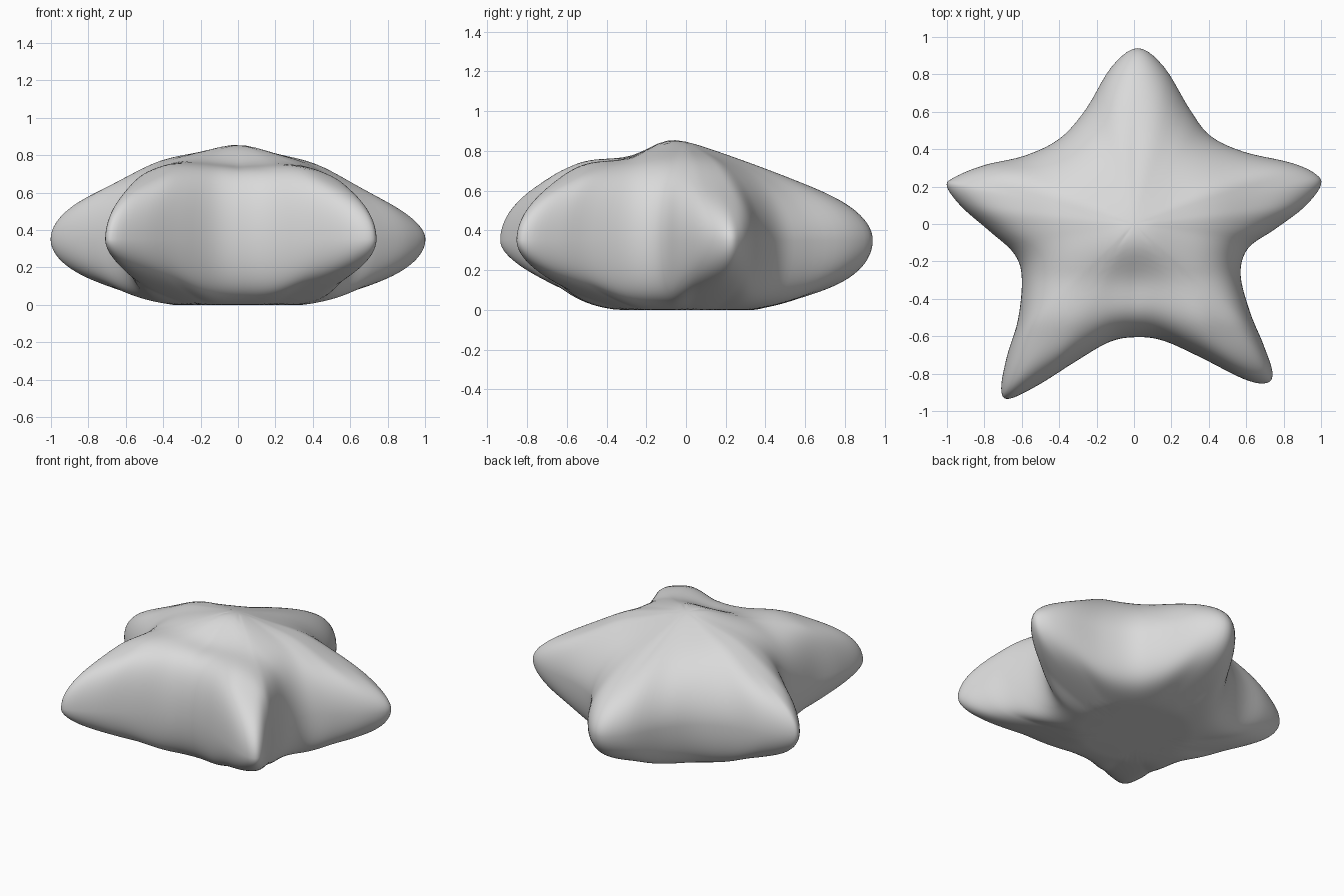
import bpy
import bmesh
from math import exp, hypot
from mathutils import Vector

cube = bpy.data.objects.get("Cube")
if cube:
    bpy.data.objects.remove(cube, do_unlink=True)

# Star outline seen from above, starting at the back tip and going clockwise
OUTLINE = [
    (.02, .94), (.16, .84), (.3, .61), (.41, .47), (.59, .385), (.83, .33),
    (.96, .275), (1, .21), (.91, .09), (.75, -.03), (.61, -.13), (.57, -.27),
    (.62, -.47), (.69, -.64), (.74, -.79), (.71, -.85), (.59, -.83),
    (.35, -.71), (.16, -.625), (.02, -.605), (-.13, -.63), (-.32, -.74),
    (-.51, -.86), (-.67, -.935), (-.71, -.88), (-.68, -.71), (-.62, -.51),
    (-.6, -.29), (-.64, -.16), (-.77, -.04), (-.92, .09), (-1, .2),
    (-.96, .25), (-.8, .315), (-.585, .365), (-.4, .455), (-.26, .61),
    (-.12, .84),
]
MID = 0.35          # height of the widest line around the star
RINGS = 32
STEPS = 5


def smooth_loop(points, steps):
    """Closed Catmull-Rom curve through the points."""
    pts = [Vector(p) for p in points]
    n = len(pts)
    loop = []
    for i in range(n):
        a, b, c, d = (pts[(i + k) % n] for k in (-1, 0, 1, 2))
        for j in range(steps):
            t = j / steps
            loop.append(0.5 * (2 * b + (c - a) * t
                               + (2 * a - 5 * b + 4 * c - d) * t ** 2
                               + (3 * b - a - 3 * c + d) * t ** 3))
    return loop


def ramp(value, low, high):
    t = min(1, max(0, (value - low) / (high - low)))
    return t * t * (3 - 2 * t)


def top_height(x, y, s, reach):
    """Domed crown, ridged arms and a shallow dip ahead of the crown."""
    r = hypot(x, y) + 1e-6
    z = 0.895 - 0.38 * (x * x + (y + 0.08) ** 2 + 0.01) ** 0.5
    z += 0.06 * ramp(-y, 0.25, 0.55) * ramp(abs(x), 0.1, 0.4)
    z += 0.035 * exp(-((r - 0.42) / 0.2) ** 2) * abs(x) / r - 0.02 * x
    z -= 0.045 * exp(-(x / 0.3) ** 2 - ((y + 0.3) / 0.14) ** 2)
    # the notches between the rear arms sit lower than the arms
    z -= 0.1 * ramp(y, -0.6, 0.5) * (1 - ramp(reach, 0.6, 0.95)) * s * s
    return z


def bottom_height(x, y, s, reach):
    """Flat base whose arms lift towards their tips."""
    lift = 0.15 + 0.15 * ramp(reach, 0.6, 0.9)
    return lift * max(0, hypot(x, y) - 0.35) ** 1.1


def build_star():
    bm = bmesh.new()
    loop = smooth_loop(OUTLINE, STEPS)
    n = len(loop)
    rim = [bm.verts.new((p.x, p.y, MID)) for p in loop]
    for height in (top_height, bottom_height):
        previous = rim
        for k in range(1, RINGS):
            s = 1 - (k / RINGS) ** 2.5      # rings crowd near the rim
            swell = (1 - s ** 10) ** 0.5    # rounded edge
            ring = []
            for p in loop:
                x, y = p * s
                ring.append(bm.verts.new(
                    (x, y, MID + (height(x, y, s, p.length) - MID) * swell)))
            for i in range(n):
                j = (i + 1) % n
                bm.faces.new((previous[i], previous[j], ring[j], ring[i]))
            previous = ring
        centre = bm.verts.new((0, 0, height(0, 0, 0, 1)))
        for i in range(n):
            bm.faces.new((previous[i], previous[(i + 1) % n], centre))
    bmesh.ops.recalc_face_normals(bm, faces=bm.faces)
    for face in bm.faces:
        face.smooth = True
    mesh = bpy.data.meshes.new("star_body")
    bm.to_mesh(mesh)
    bm.free()
    return mesh


# Plain grey material
grey = bpy.data.materials.new("light_grey")
grey.use_nodes = True
grey.diffuse_color = (0.7, 0.7, 0.7, 1)
grey.node_tree.nodes["Principled BSDF"].inputs["Base Color"].default_value = (0.7, 0.7, 0.7, 1)

# Puffy five-armed body
star = bpy.data.objects.new("star_body", build_star())
star.data.materials.append(grey)
bpy.context.collection.objects.link(star)
